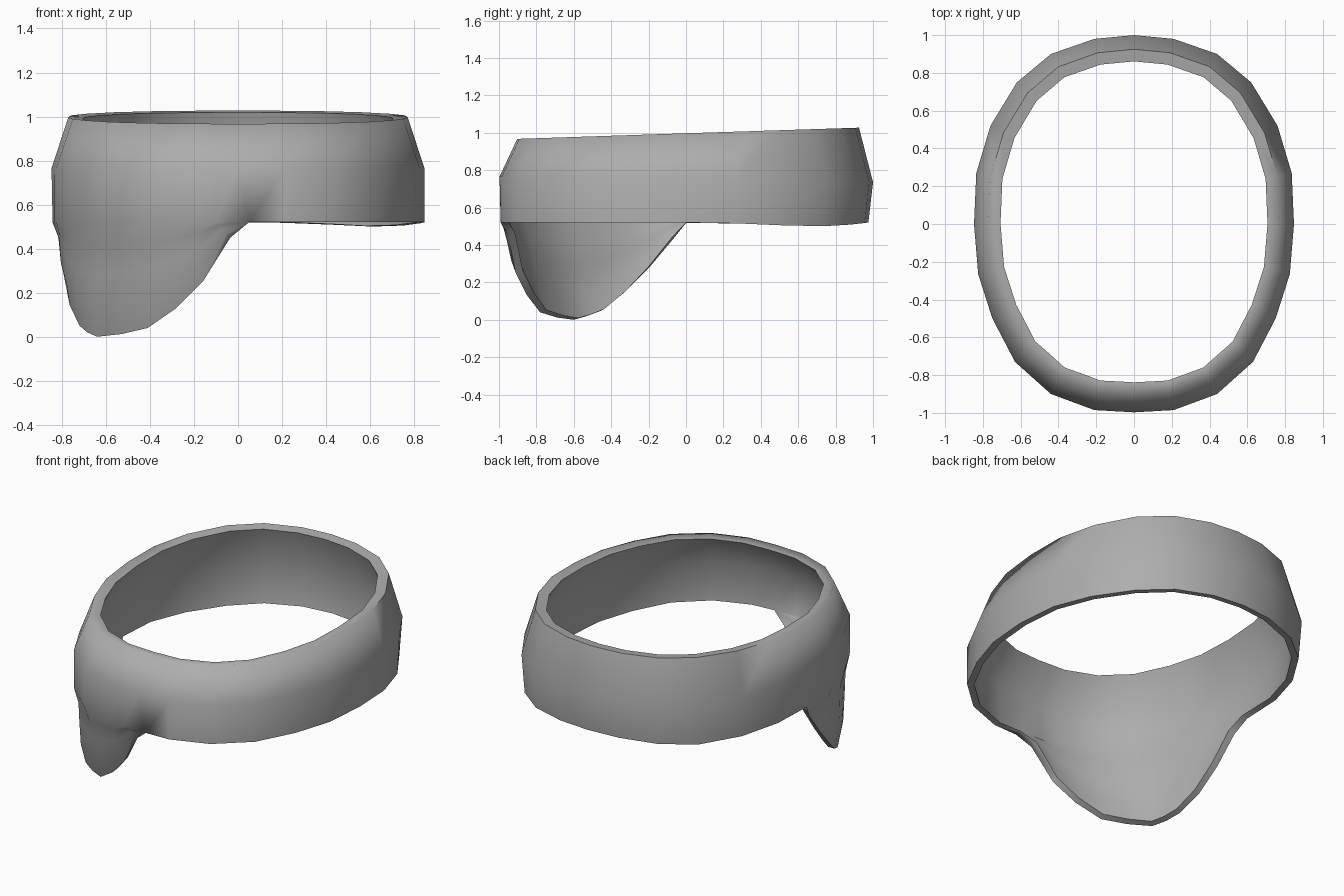
import bpy, bmesh, math
from mathutils import Vector

if "Cube" in bpy.data.objects:
    bpy.data.objects.remove(bpy.data.objects["Cube"])

# Widest outline of the band, from the front centre round one side to the back
HALF = [(0, -.997), (.21, -.985), (.44, -.90), (.63, -.73), (.75, -.50), (.825, -.265),
        (.847, 0), (.835, .27), (.76, .52), (.62, .75), (.44, .90), (.21, .98), (0, 1)]
# Lower edge of the flap, from the front centre to the left side
FLAP = [(.05, -.99, .52), (-.035, -.95, .45), (-.16, -.91, .25), (-.28, -.85, .13),
        (-.41, -.78, .04), (-.53, -.69, .012), (-.64, -.60, 0), (-.685, -.53, .02),
        (-.72, -.45, .05), (-.765, -.33, .145), (-.79, -.20, .275), (-.805, -.07, .43),
        (-.842, 0, .517)]
# Height fraction and outward offset of the flap rows
ROWS = ((.2, -.012), (.45, 0), (.75, .012), (1, 0))

# Full ring: front, left, back, right; extra columns across the flap
ring = [Vector((-x, y)) for x, y in HALF] + [Vector(p) for p in HALF[-2:0:-1]]
outline = []
for i, p in enumerate(ring):
    outline.append(p)
    if i < 6:
        outline.append((p + ring[i + 1]) / 2)


def column(i, p):
    """Points of one column of the outer skin, from the top rim down."""
    x, y = p
    back = max(0, y)
    low = 1 - .025 * back
    pts = [Vector((x * .91, y * (.925 if y > 0 else .905), .997 + .03 * y)),
           Vector((x, y, .765 - .03 * back)),
           Vector((x * low, y * low, .52 - .02 * math.sin(math.pi * back ** 2)))]
    if i < len(FLAP):
        end = Vector(FLAP[i])
        if i in (0, len(FLAP) - 1):
            pts[-1] = end
        start = pts[-1]
        out = Vector((x, y, 0)).normalized() * math.sin(math.pi * i / (len(FLAP) - 1))
        pts += [start.lerp(end, f) + out * push for f, push in ROWS]
    return pts


# Outer skin of band and flap
bm = bmesh.new()
cols = [[bm.verts.new(v) for v in column(i, p)] for i, p in enumerate(outline)]
for i, a in enumerate(cols):
    b = cols[(i + 1) % len(cols)]
    for r in range(min(len(a), len(b)) - 1):
        bm.faces.new((a[r], b[r], b[r + 1], a[r + 1]))
bmesh.ops.remove_doubles(bm, verts=bm.verts[:], dist=.0005)
bm.normal_update()

# Inner skin: thick at the top rim, thin at the middle and on the flap
inner = {}
for v in bm.verts[:]:
    n = v.normal.copy()
    if v.co.z > .9:
        n.z = 0
        inner[v] = bm.verts.new(v.co - n.normalized() * .064 - Vector((0, 0, .008)))
    else:
        inner[v] = bm.verts.new(v.co - n * (.035 if v.co.z > .6 else .04))
outer_faces = bm.faces[:]
rim = [e.link_loops[0] for e in bm.edges if e.is_boundary]
rim = [(l.vert, l.link_loop_next.vert) for l in rim]
for f in outer_faces:
    bm.faces.new([inner[v] for v in reversed(f.verts[:])])

# Rim faces joining both skins
for a, b in rim:
    bm.faces.new((b, a, inner[a], inner[b]))
mesh = bpy.data.meshes.new("headband_with_eye_flap")
bm.to_mesh(mesh)
bm.free()

band = bpy.data.objects.new("headband_with_eye_flap", mesh)
bpy.context.collection.objects.link(band)
grey = bpy.data.materials.new("plain_grey")
grey.diffuse_color = (.42, .42, .42, 1)
grey.use_nodes = True
grey.node_tree.nodes["Principled BSDF"].inputs["Base Color"].default_value = grey.diffuse_color
mesh.materials.append(grey)
bpy.context.view_layer.objects.active = band
band.select_set(True)
bpy.ops.object.shade_smooth_by_angle(angle=math.radians(80))
